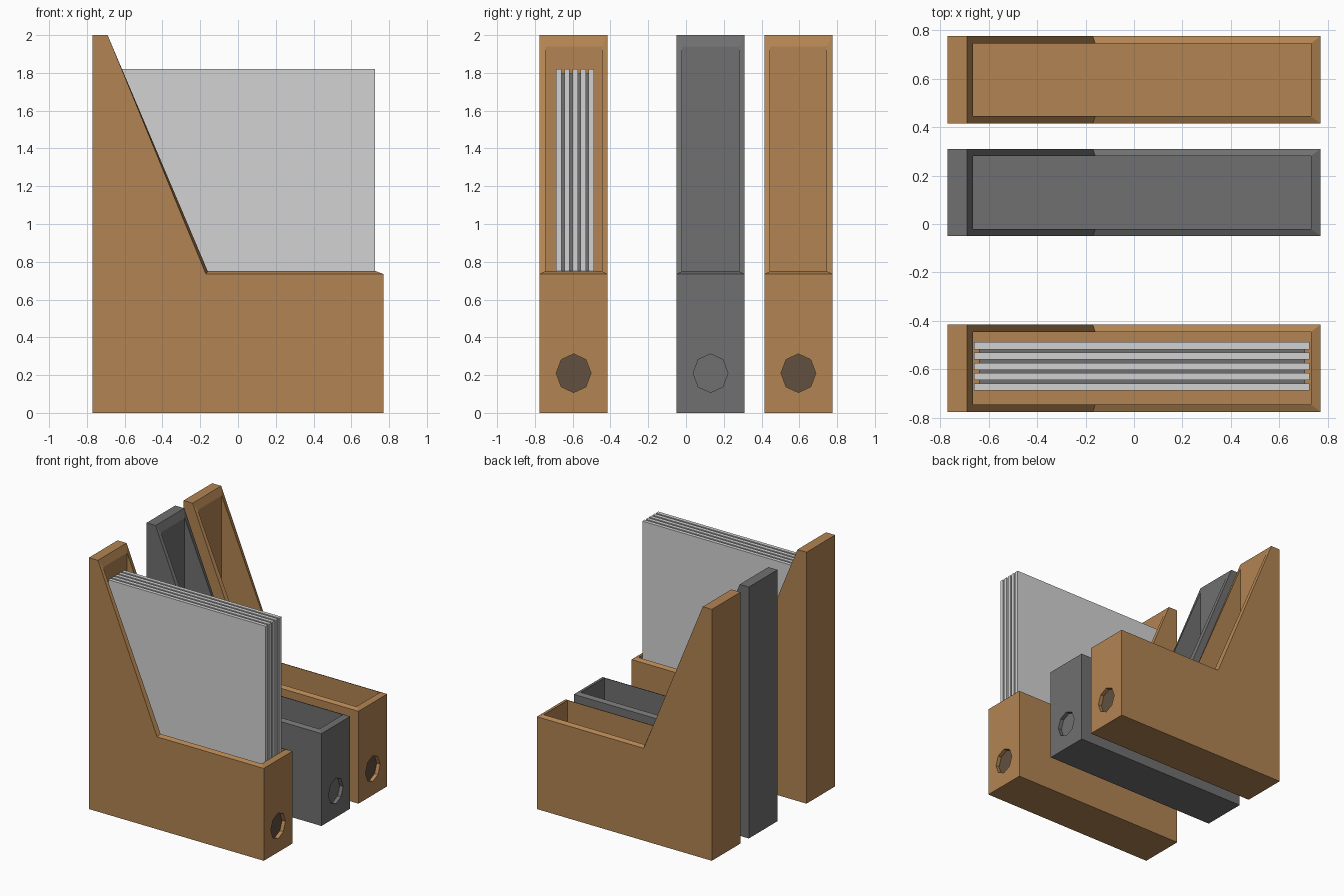
import bpy, bmesh, math

if "Cube" in bpy.data.objects:
    bpy.data.objects.remove(bpy.data.objects["Cube"])


def material(name, rgb):
    m = bpy.data.materials.new(name)
    m.diffuse_color = (*rgb, 1)
    m.use_nodes = True
    m.node_tree.nodes["Principled BSDF"].inputs["Base Color"].default_value = m.diffuse_color
    return m


tan = material("tan_board", (0.445, 0.231, 0.084))
charcoal = material("charcoal_board", (0.162, 0.162, 0.162))
dark = material("dark_finger_hole", (0.119, 0.080, 0.050))
paper = material("pale_paper", (0.65, 0.65, 0.65))

OUTER = [(-0.77, 0), (0.77, 0), (0.77, 0.735), (-0.17, 0.735), (-0.69, 2), (-0.77, 2)]
INNER = [(-0.665, 0.03), (0.73, 0.03), (0.73, 0.75), (-0.16, 0.75), (-0.665, 1.94)]


def finish(bm, name, mats):
    bmesh.ops.recalc_face_normals(bm, faces=bm.faces)
    me = bpy.data.meshes.new(name)
    bm.to_mesh(me)
    bm.free()
    for m in mats:
        me.materials.append(m)
    ob = bpy.data.objects.new(name, me)
    bpy.context.collection.objects.link(ob)
    return ob


def holder(name, yc, board, hole):
    bm = bmesh.new()
    ring = lambda prof, y: [bm.verts.new((x, y, z)) for x, z in prof]
    pl, pr = ring(OUTER, yc - 0.18), ring(OUTER, yc + 0.18)
    ql, qr = ring(INNER, yc - 0.15), ring(INNER, yc + 0.15)
    face = bm.faces.new
    # outer and inner side walls
    for prof in (pl, pr, ql, qr):
        face(prof)
    # floor, top ledge, back
    for i, j in ((0, 1), (4, 5), (5, 0)):
        face((pl[i], pl[j], pr[j], pr[i]))
    # cavity floor, front wall, back wall
    for i, j in ((0, 1), (1, 2), (4, 0)):
        face((ql[i], ql[j], qr[j], qr[i]))
    # sloping rim
    for p, q in ((pl, ql), (pr, qr)):
        for i in (2, 3):
            face((p[i], p[i + 1], q[i + 1], q[i]))
    for i in (2, 4):
        face((pl[i], pr[i], qr[i], ql[i]))
    # front panel with a recessed eight-sided finger hole
    def octagon(x):
        return [bm.verts.new((x, yc + 0.092 * math.sin(k * math.pi / 4),
                              0.21 + 0.102 * math.cos(k * math.pi / 4))) for k in range(8)]
    a, b = octagon(0.77), octagon(0.74)
    face((pr[1], pr[2], *a[0:5]))
    face((pl[1], pl[2], a[0], *a[:3:-1]))
    face((pl[2], pr[2], a[0]))
    face((pl[1], pr[1], a[4]))
    for k in range(8):
        n = (k + 1) % 8
        face((a[k], a[n], b[n], b[k]))
    face(b).material_index = 1
    return finish(bm, name, [board, hole])


def block(name, x0, x1, y0, y1, z0, z1, mat):
    bm = bmesh.new()
    bmesh.ops.create_cube(bm, size=1)
    for v in bm.verts:
        v.co = (x1 if v.co.x > 0 else x0, y1 if v.co.y > 0 else y0, z1 if v.co.z > 0 else z0)
    return finish(bm, name, [mat])


# three file holders
holder("front_file_holder", -0.595, tan, dark)
holder("middle_file_holder", 0.13, charcoal, charcoal)
holder("back_file_holder", 0.595, tan, dark)

# five magazines with darker recessed page gaps between them
pitch, thick = 0.0425, 0.029
for i in range(5):
    y = -0.687 + i * pitch
    block(f"magazine_{i + 1}", -0.66, 0.725, y, y + thick, 0.035, 1.82, paper)
    if i < 4:
        block(f"page_gap_{i + 1}", -0.64, 0.705, y + thick, y + pitch, 0.04, 1.80, charcoal)
